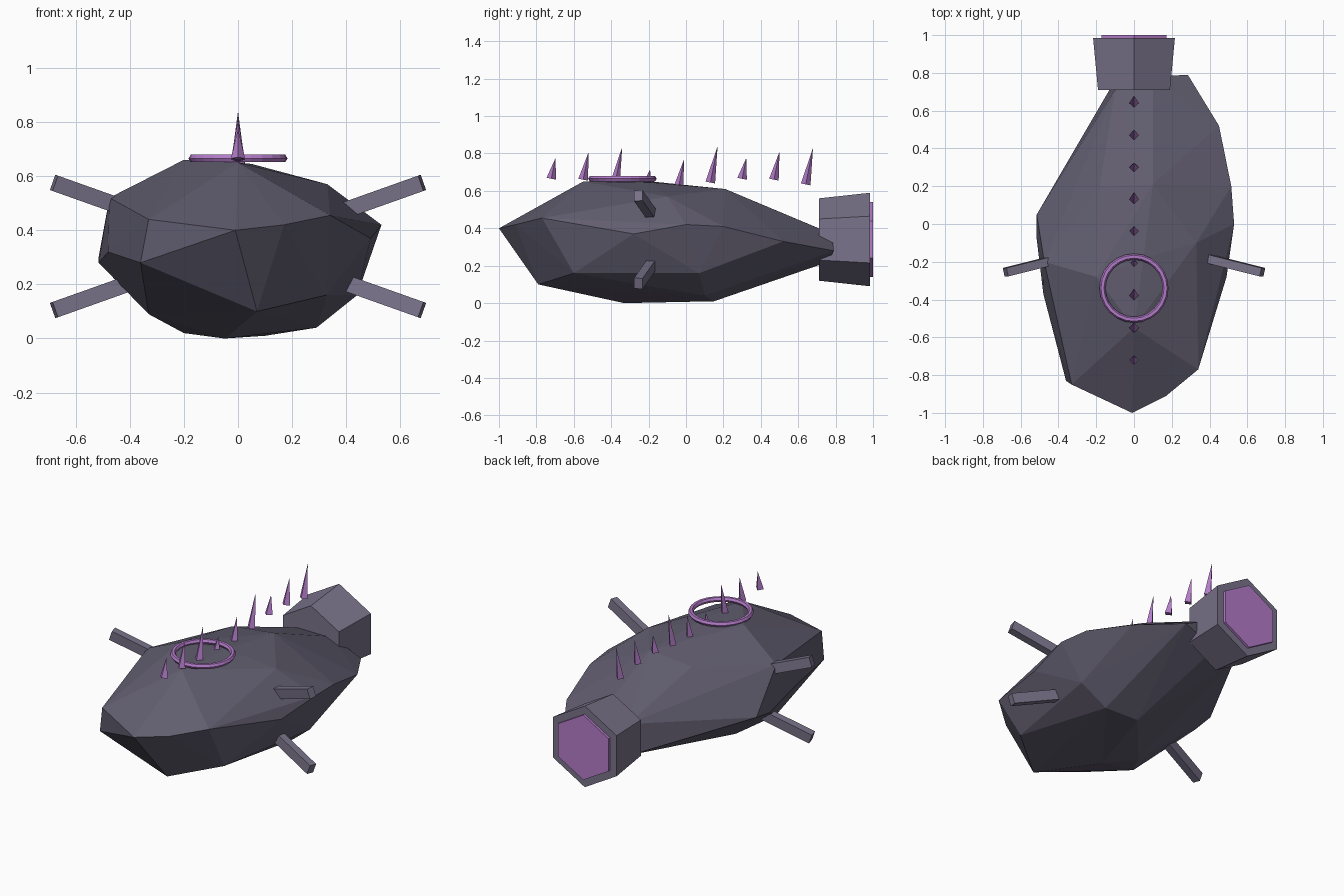
import bpy, bmesh, math
from mathutils import Vector

if "Cube" in bpy.data.objects:
    bpy.data.objects.remove(bpy.data.objects["Cube"])


def material(name, rgb):
    m = bpy.data.materials.new(name)
    m.diffuse_color = (*rgb, 1)
    m.use_nodes = True
    m.node_tree.nodes["Principled BSDF"].inputs["Base Color"].default_value = m.diffuse_color
    return m


rock_mat = material("dark_rock", (0.12, 0.11, 0.16))
metal_mat = material("dull_metal", (0.19, 0.17, 0.25))
glow_mat = material("purple_glow", (0.45, 0.2, 0.58))


def finish(bm, name, mat):
    bmesh.ops.recalc_face_normals(bm, faces=bm.faces)
    me = bpy.data.meshes.new(name)
    bm.to_mesh(me)
    bm.free()
    me.materials.append(mat)
    ob = bpy.data.objects.new(name, me)
    bpy.context.collection.objects.link(ob)
    return ob


def cone(name, start, end, r1, r2, sides, mat, roll=0.0):
    a, b = Vector(start), Vector(end)
    bm = bmesh.new()
    bmesh.ops.create_cone(bm, cap_ends=True, segments=sides, radius1=r1,
                          radius2=r2, depth=(b - a).length)
    ob = finish(bm, name, mat)
    ob.rotation_euler = (b - a).to_track_quat('Z', 'Y').to_euler()
    ob.rotation_euler.rotate_axis('Z', roll)
    ob.location = (a + b) / 2
    return ob


# Faceted asteroid-like hull: hull around its main corners
corners = [
    (-.01, -1, .40), (.07, -.79, .10), (-.36, -.83, .28), (-.33, -.85, .44),
    (.17, -.91, .42), (.34, -.77, .455), (.325, -.60, .16), (0, -.55, .65),
    (-.2, -.28, .66), (-.475, -.2, .52), (.33, -.1, .57), (.05, -.18, .645),
    (.49, -.28, .37), (.53, 0, .42), (.515, .2, .41), (.44, .07, .16),
    (.29, .1, .04), (.1, .15, .01), (-.05, -.33, 0), (-.2, -.2, .02),
    (-.33, -.4, .09), (-.48, -.37, .32), (-.515, -.08, .28), (-.515, .05, .30),
    (.1, .21, .61), (-.18, .2, .58), (.45, .52, .33), (.285, .79, .28),
    (.05, .76, .22), (-.1, .71, .40), (-.13, .71, .22), (.1, .78, .37),
]
bm = bmesh.new()
for c in corners:
    bm.verts.new(c)
res = bmesh.ops.convex_hull(bm, input=bm.verts)
bmesh.ops.delete(bm, geom=[v for v in bm.verts if not v.link_faces], context='VERTS')
finish(bm, "hull", rock_mat)

# Flared hexagonal engine with glowing exhaust plate
engine_z = 0.34
cone("engine", (0, .71, engine_z), (0, .985, engine_z), .22, .25, 6, metal_mat)
cone("exhaust_glow", (0, .97, engine_z), (0, 1, engine_z), .2, .2, 6, glow_mat)

# Four swept struts, mirrored left/right and up/down
for sx, side in ((1, "right"), (-1, "left")):
    for sz, level in ((1, "upper"), (-1, "lower")):
        inner = Vector((.3 * sx, -.16, engine_z + .1 * sz))
        outer = Vector((.68 * sx, -.255, engine_z + .235 * sz))
        axis = (outer - inner).normalized()
        u = Vector((0, 1, 0)) - axis * axis.y
        u.normalize()
        w = axis.cross(u)
        bm = bmesh.new()
        v = [bm.verts.new(p + u * a * .023 + w * b * .03)
             for p in (inner, outer)
             for a, b in ((-1, -1), (1, -1), (1, 1), (-1, 1))]
        bm.faces.new(v[:4])
        bm.faces.new(v[4:])
        for i in range(4):
            j = (i + 1) % 4
            bm.faces.new((v[i], v[j], v[j + 4], v[i + 4]))
        finish(bm, f"{level}_{side}_strut", metal_mat)

# Row of back-swept spines
base_z = (.665, .66, .64, .625, .62, .645, .665, .66, .635)
heights = (.11, .15, .195)
for i, z in enumerate(base_z):
    y = -.72 + i * .17
    h = heights[i % 3]
    if i in (3,):
        h = .09
    cone(f"spine_{i + 1}", (0, y, z), (0, y + h * .2, z + h), .026, 0, 4, glow_mat)

# Halo ring above the hull
bpy.ops.mesh.primitive_torus_add(location=(0, -.34, .665), major_radius=.167,
                                 minor_radius=.016, major_segments=24,
                                 minor_segments=6)
ring = bpy.context.object
ring.name = "halo_ring"
ring.data.materials.append(glow_mat)
